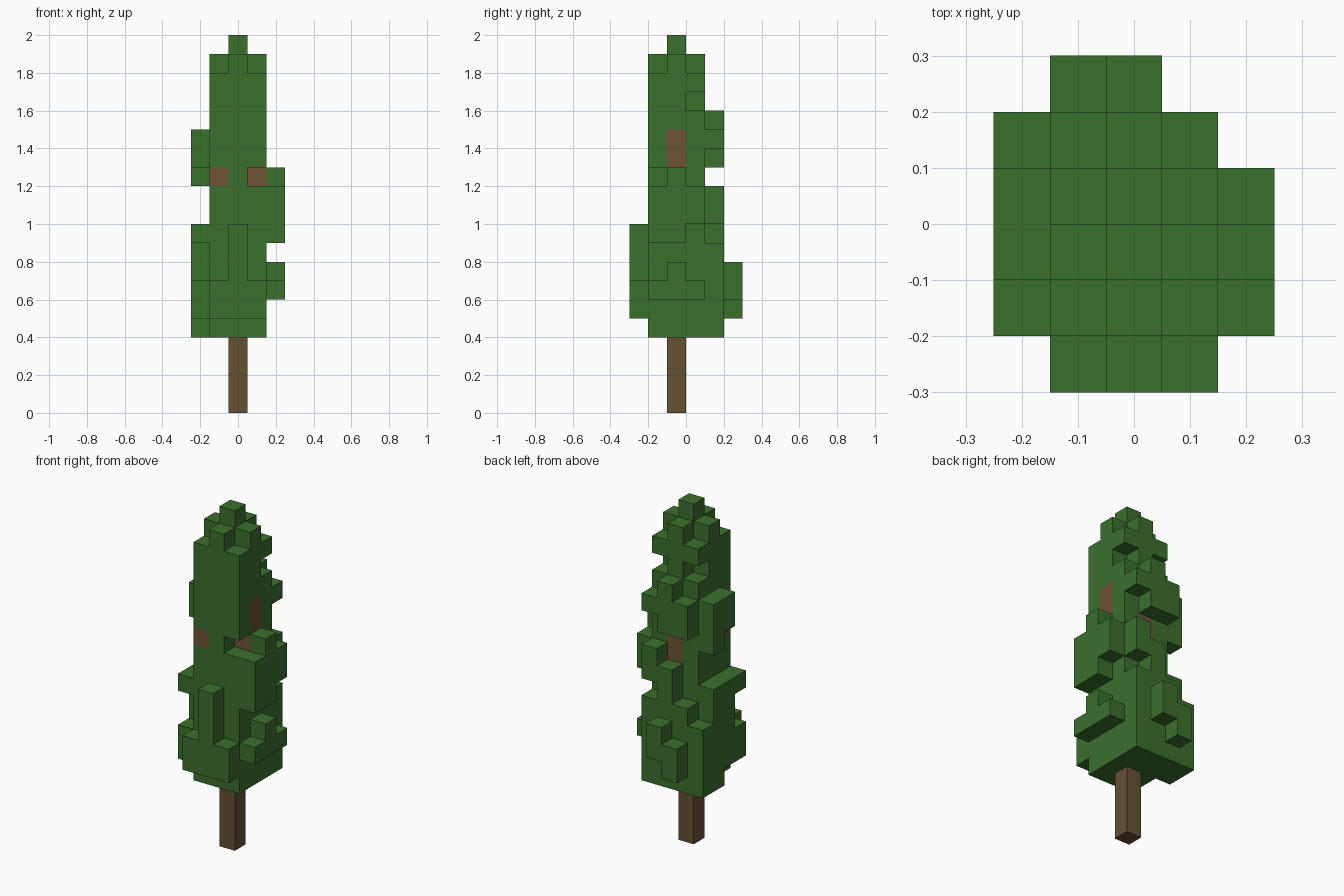
import bpy
import bmesh
from mathutils import Vector

default_cube = bpy.data.objects.get("Cube")
if default_cube:
    bpy.data.objects.remove(default_cube, do_unlink=True)

UNIT = 0.1  # edge length of one block


def make_material(name, color):
    material = bpy.data.materials.new(name)
    material.use_nodes = True
    material.diffuse_color = color
    material.node_tree.nodes["Principled BSDF"].inputs["Base Color"].default_value = color
    return material


leaf_green = make_material("leaf green", (0.045, 0.162, 0.027, 1))
bark_brown = make_material("bark brown", (0.133, 0.082, 0.034, 1))
branch_brown = make_material("branch brown", (0.158, 0.087, 0.037, 1))

owner = {}  # block cell -> part name


def fill(part, x, y, z):
    """Fill inclusive cell ranges; a single number means one layer."""
    spans = [(s, s) if isinstance(s, int) else s for s in (x, y, z)]
    (xa, xb), (ya, yb), (za, zb) = spans
    for i in range(xa, xb + 1):
        for j in range(ya, yb + 1):
            for k in range(za, zb + 1):
                owner[i, j, k] = part


# Core of the crown, with a stepped tip
WIDE, DEEP = (-1, 1), (-2, 0)
fill("foliage_core", WIDE, DEEP, (4, 17))
fill("foliage_core", WIDE, -1, 18)
fill("foliage_core", 0, DEEP, 18)
fill("foliage_core", 0, -1, 19)

# Front clumps
fill("front_foliage", WIDE, -3, (5, 6))
fill("front_foliage", 0, -3, (7, 9))

# Back clumps
for x, z in ((WIDE, (4, 8)), (0, (9, 10)), (1, (10, 11)),
             ((-1, 0), (13, 14)), (1, 14), (0, 15)):
    fill("back_foliage", x, 1, z)
fill("back_foliage", 0, 2, (6, 7))
fill("back_foliage", -1, 2, (5, 6))

# Clumps on the +x side
for y, z in ((DEEP, 6), (-1, 7), ((-2, -1), 9), (DEEP, (10, 11)), (-1, 12)):
    fill("left_foliage", 2, y, z)

# Clumps on the -x side
for y, z in ((1, (4, 7)), (0, (4, 9)), (-1, (5, 9)), (-2, (5, 6)), (-2, 9),
             (0, (12, 14)), (-1, (13, 14))):
    fill("right_foliage", -2, y, z)

# Gaps in the crown
for gap in ((1, -2, 12), (1, 0, 16), (-1, 0, 16)):
    owner.pop(gap)

# Trunk and the branches that show through the leaves
fill("trunk", 0, -1, (0, 3))
fill("branches", 1, -1, (12, 14))
fill("branches", -1, -2, 12)
fill("branches", 0, 0, (11, 12))


def build_part(part, material):
    """Make the outer block faces of one part and merge the flat areas."""
    bm = bmesh.new()
    for cell in [c for c, p in owner.items() if p == part]:
        center = Vector(cell) + Vector((0, 0.5, 0.5))
        for axis in range(3):
            for sign in (-1, 1):
                normal = Vector((0, 0, 0))
                normal[axis] = sign
                neighbour = tuple(int(a + b) for a, b in zip(cell, normal))
                if neighbour in owner:
                    continue
                u = Vector((0, 0, 0))
                u[(axis + 1) % 3] = 0.5
                v = normal.cross(u)
                middle = center + normal / 2
                corners = (middle - u - v, middle + u - v, middle + u + v, middle - u + v)
                bm.faces.new([bm.verts.new(c * UNIT) for c in corners])
    bmesh.ops.remove_doubles(bm, verts=bm.verts, dist=UNIT / 100)
    bmesh.ops.dissolve_limit(bm, angle_limit=0.01, verts=bm.verts, edges=bm.edges)
    mesh = bpy.data.meshes.new(part)
    bm.to_mesh(mesh)
    bm.free()
    mesh.materials.append(material)
    bpy.context.collection.objects.link(bpy.data.objects.new(part, mesh))


special = {"trunk": bark_brown, "branches": branch_brown}
for part in sorted(set(owner.values())):
    build_part(part, special.get(part, leaf_green))
